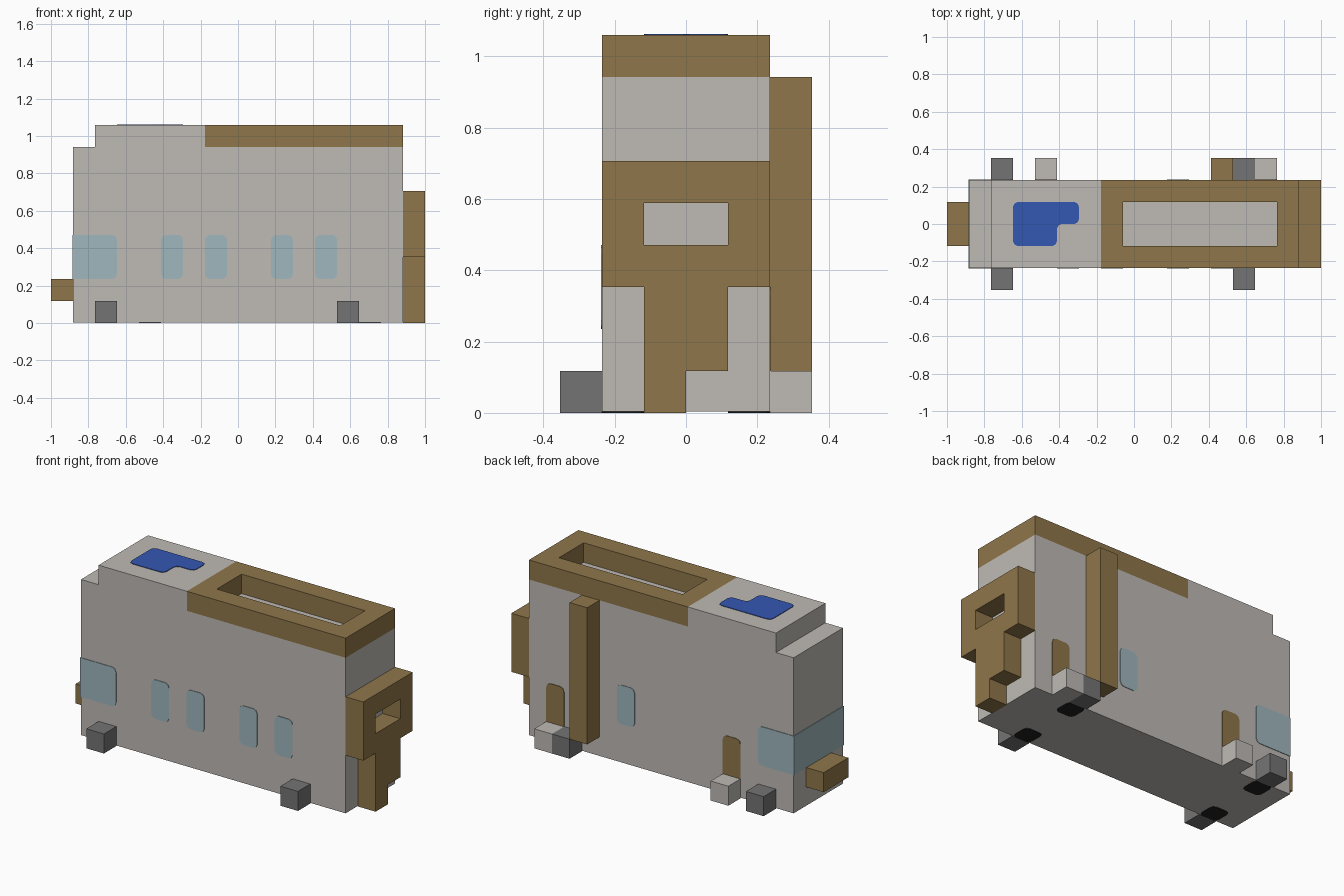
import bpy, bmesh

U = 2 / 17      # one block
T = 0.03        # half plate thickness, in blocks

if "Cube" in bpy.data.objects:
    bpy.data.objects.remove(bpy.data.objects["Cube"], do_unlink=True)


def material(name, hexcode):
    srgb = [int(hexcode[i:i + 2], 16) / 255 for i in (0, 2, 4)]
    color = [c / 12.92 if c < 0.04 else ((c + 0.055) / 1.055) ** 2.4 for c in srgb] + [1]
    mat = bpy.data.materials.new(name)
    mat.use_nodes = True
    mat.diffuse_color = color
    mat.node_tree.nodes["Principled BSDF"].inputs["Base Color"].default_value = color
    return mat


GREY = material("warm grey", "BFBAB5")
BROWN = material("brown", "8F764A")
RUBBER = material("dark grey", "747474")
GLASS = material("pale blue glass", "9FB7BD")
BLUE = material("blue", "3457B2")
BLACK = material("black", "202020")


def prism(name, polygons, axis, lo, hi, mat, rounded=None):
    """Extrude flat polygons along an axis; optionally round chosen corners."""
    bm = bmesh.new()
    for poly in polygons:
        verts = []
        for point in poly:
            co = list(point)
            co.insert(axis, lo)
            verts.append(bm.verts.new([c * U for c in co]))
        bm.faces.new(verts)
    bmesh.ops.remove_doubles(bm, verts=bm.verts, dist=1e-5)
    result = bmesh.ops.extrude_face_region(bm, geom=bm.faces[:], use_keep_orig=True)
    offset = [0, 0, 0]
    offset[axis] = (hi - lo) * U
    moved = [g for g in result["geom"] if isinstance(g, bmesh.types.BMVert)]
    bmesh.ops.translate(bm, verts=moved, vec=offset)
    if rounded:
        edges = [e for e in bm.edges
                 if abs(e.verts[0].co[axis] - e.verts[1].co[axis]) > 1e-4
                 and rounded(e.verts[0].co / U)]
        bmesh.ops.bevel(bm, geom=edges, offset=0.22 * U, segments=2,
                        profile=0.5, affect='EDGES')
    bmesh.ops.recalc_face_normals(bm, faces=bm.faces)
    mesh = bpy.data.meshes.new(name)
    bm.to_mesh(mesh)
    bm.free()
    mesh.materials.append(mat)
    obj = bpy.data.objects.new(name, mesh)
    bpy.context.collection.objects.link(obj)
    return obj


def rect(a0, a1, b0, b1):
    return [(a0, b0), (a1, b0), (a1, b1), (a0, b1)]


def ring(outer, inner):
    """Four quads between two rectangles."""
    return [[outer[i], outer[(i + 1) % 4], inner[(i + 1) % 4], inner[i]] for i in range(4)]


def box(name, x0, x1, y0, y1, z0, z1, mat):
    return prism(name, [rect(x0, x1, y0, y1)], 2, z0, z1, mat)


def every_corner(co):
    return True


def side_plate(name, side, x0, x1, z0, z1, mat, rounded=every_corner):
    prism(name, [rect(x0, x1, z0, z1)], 1, side * 2 - T, side * 2 + T, mat, rounded)


# Body with a raised roof section, stepped at the nose
prism("body", [[(-7.5, T), (7.5, T), (7.5, 8), (-1.5, 8),
                (-1.5, 9), (-6.5, 9), (-6.5, 8), (-7.5, 8)]], 1, -2, 2, GREY)

# Roof rack around a sunken grey floor
prism("roof_rack", ring(rect(-1.5, 7.5, -2, 2), rect(-0.5, 6.5, -1, 1)), 2, 8, 9, BROWN)

# Rear panel with an opening, and the bracket below it
prism("rear_panel", ring(rect(-2, 2, 3, 6), rect(-1, 1, 4, 5)), 0, 7.5, 8.5, BROWN)
prism("rear_bracket", [[(-1, 0), (0, 0), (0, 1), (1, 1), (1, 3), (-1, 3)]], 0, 7.5, 8.5, BROWN)

# Nose bumper and side post
box("bumper", -8.5, -7.5, -1, 1, 1, 2, BROWN)
box("side_post", 3.5, 4.5, 2, 3, 1, 8, BROWN)

# Wheels with dark wells underneath
for end, x in (("nose", -6.5), ("tail", 4.5)):
    for label, side in (("left", 1), ("right", -1)):
        y0, y1 = sorted((2 * side, 3 * side))
        box(f"{end}_{label}_wheel", x, x + 1, y0, y1, 0, 1, RUBBER)
        prism(f"{end}_{label}_wheel_well", [rect(x, x + 1, y0 - side, y1 - side)],
              2, 0, 2 * T, BLACK, every_corner)

# Doors and their steps
for end, x in (("nose", -4.5), ("tail", 5.5)):
    box(f"{end}_door_step", x, x + 1, 2, 3, 0, 1, GREY)
    side_plate(f"{end}_door", 1, x, x + 1, 1, 3, BROWN, lambda co: co.z > 2)

# Side windows
for i, x in enumerate((-3.5, -1.5, 1.5, 3.5)):
    side_plate(f"side_window_{i + 1}", -1, x, x + 1, 2, 4, GLASS)
side_plate("back_window", 1, 1.5, 2.5, 2, 4, GLASS)

# Wraparound windscreen
prism("windscreen", [rect(-2, 2, 2, 4)], 0, -7.5 - T, -7.5 + T, GLASS)
for side in (-1, 1):
    side_plate("windscreen_side", side, -7.5 - T, -5.5, 2, 4, GLASS, lambda co: co.x > -6)

# Blue roof patch
prism("roof_patch", [[(-5.5, -1), (-3.5, -1), (-3.5, 0), (-2.5, 0), (-2.5, 1), (-5.5, 1)]],
      2, 9 - T, 9 + T, BLUE, every_corner)
